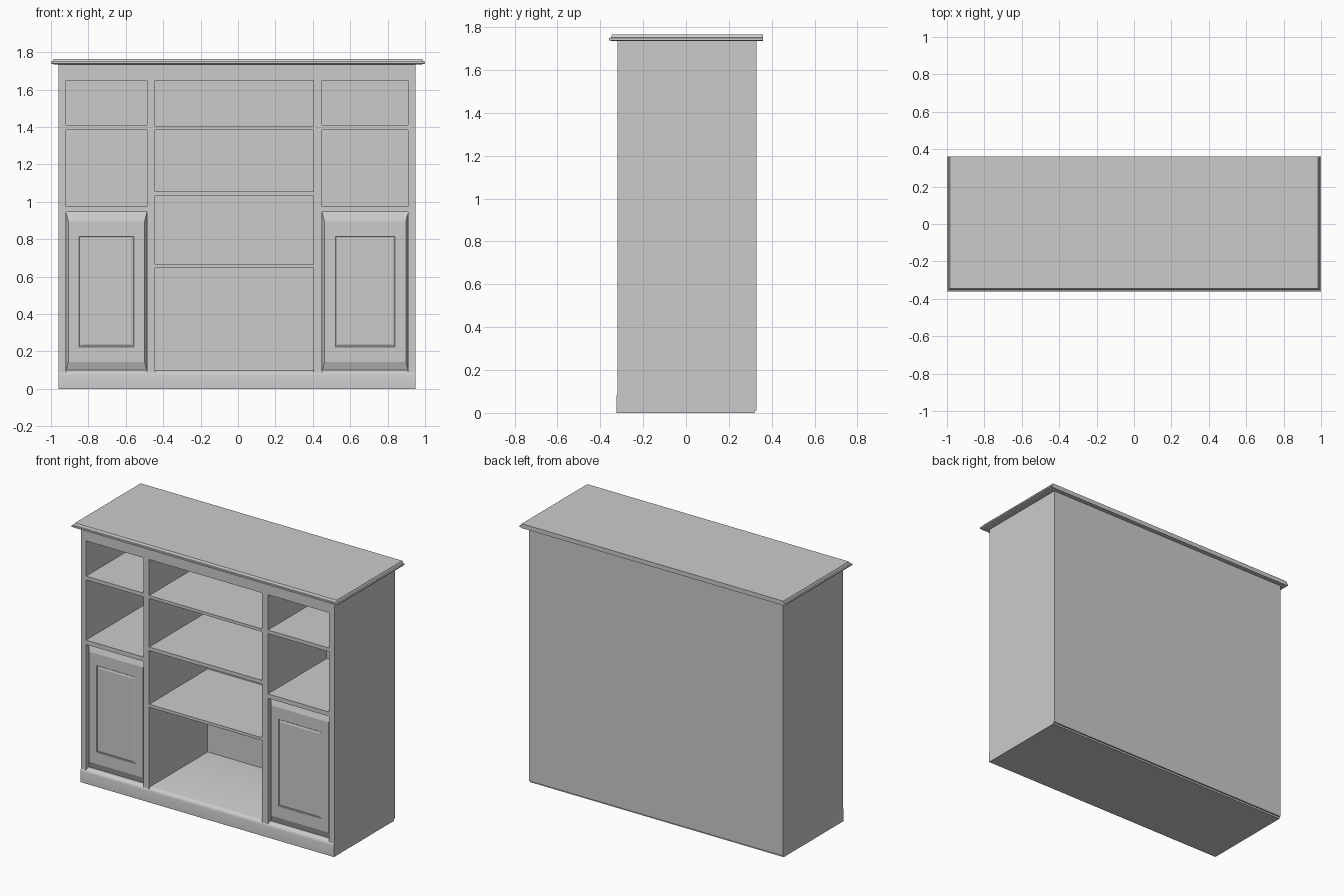
import bpy, bmesh

cube = bpy.data.objects.get("Cube")
if cube:
    bpy.data.objects.remove(cube, do_unlink=True)

GREY = (0.6, 0.6, 0.6, 1)
paint = bpy.data.materials.new("grey_paint")
paint.use_nodes = True
paint.diffuse_color = GREY
paint.node_tree.nodes["Principled BSDF"].inputs["Base Color"].default_value = GREY

FRONT, BACK = -0.32, 0.32      # depth of the cabinet body
LEFT, RIGHT = -0.96, 0.95      # outer faces of the sides
TOP = 1.74


def finish(name, bm):
    bmesh.ops.recalc_face_normals(bm, faces=bm.faces)
    mesh = bpy.data.meshes.new(name)
    bm.to_mesh(mesh)
    bm.free()
    mesh.materials.append(paint)
    obj = bpy.data.objects.new(name, mesh)
    bpy.context.collection.objects.link(obj)
    return obj


def loft(name, rings):
    """Skin a list of equal point rings and cap both ends."""
    bm = bmesh.new()
    loops = [[bm.verts.new(p) for p in ring] for ring in rings]
    n = len(loops[0])
    for a, b in zip(loops, loops[1:]):
        for i in range(n):
            j = (i + 1) % n
            bm.faces.new((a[i], a[j], b[j], b[i]))
    bm.faces.new(loops[0])
    bm.faces.new(loops[-1])
    return finish(name, bm)


def flat_ring(x0, x1, y0, y1, z):
    return [(x0, y0, z), (x1, y0, z), (x1, y1, z), (x0, y1, z)]


def upright_ring(x0, x1, z0, z1, y):
    return [(x0, y, z0), (x1, y, z0), (x1, y, z1), (x0, y, z1)]


def box(name, x0, x1, z0, z1, y0=FRONT, y1=BACK):
    return loft(name, [upright_ring(x0, x1, z0, z1, y) for y in (y0, y1)])


# Sides, dividers, back and top rail
box("right_side", LEFT, -0.92, 0.0, TOP)
box("left_side", 0.91, RIGHT, 0.0, TOP)
box("right_divider", -0.487, -0.445, 0.05, TOP)
box("left_divider", 0.405, 0.45, 0.05, TOP)
box("back_panel", LEFT, RIGHT, 0.012, TOP, 0.31, 0.33)
box("top_rail", -0.92, 0.91, 1.65, TOP)

# Shelves in the three columns
columns = {
    "right": (-0.92, -0.487, [(1.385, 1.41), (0.945, 0.975)]),
    "middle": (-0.445, 0.405, [(1.385, 1.405), (1.03, 1.055), (0.645, 0.665)]),
    "left": (0.45, 0.91, [(1.385, 1.41), (0.945, 0.975)]),
}
for side, (x0, x1, shelves) in columns.items():
    for i, (z0, z1) in enumerate(shelves):
        box(f"{side}_shelf_{i + 1}", x0, x1, z0, z1)

# Plinth with a rounded top front edge, carrying the cabinet floor
profile = [(BACK, 0), (-0.325, 0), (-0.325, 0.075), (-0.322, 0.086),
           (-0.314, 0.095), (-0.3, 0.1), (BACK, 0.1)]
plinth = loft("plinth", [[(x, y, z) for y, z in profile] for x in (LEFT, RIGHT)])
bpy.context.view_layer.objects.active = plinth
plinth.select_set(True)
bpy.ops.object.shade_smooth_by_angle()

# Overhanging top board: moulded on the front and ends, straight at the back
steps = [(0.016, 1.735), (0.0, 1.739), (0.0, 1.749), (0.008, 1.751), (0.015, 1.765)]
loft("top_board", [flat_ring(-1 + d, 1 - d, -0.36 + d, 0.36, z) for d, z in steps])


# Recessed doors with sloping borders and a slightly raised centre panel
def door(name, x0, x1, z0, z1):
    layers = [(0, 0, -0.27), (0, 0, -0.288), (0.013, 0.05, -0.306),
              (0.07, 0.13, -0.306), (0.073, 0.133, -0.303),
              (0.085, 0.145, -0.307)]
    loft(name, [upright_ring(x0 + dx, x1 - dx, z0 + dz, z1 - dz, y)
                for dx, dz, y in layers])


door("right_door", -0.92, -0.487, 0.095, 0.945)
door("left_door", 0.45, 0.91, 0.095, 0.945)
